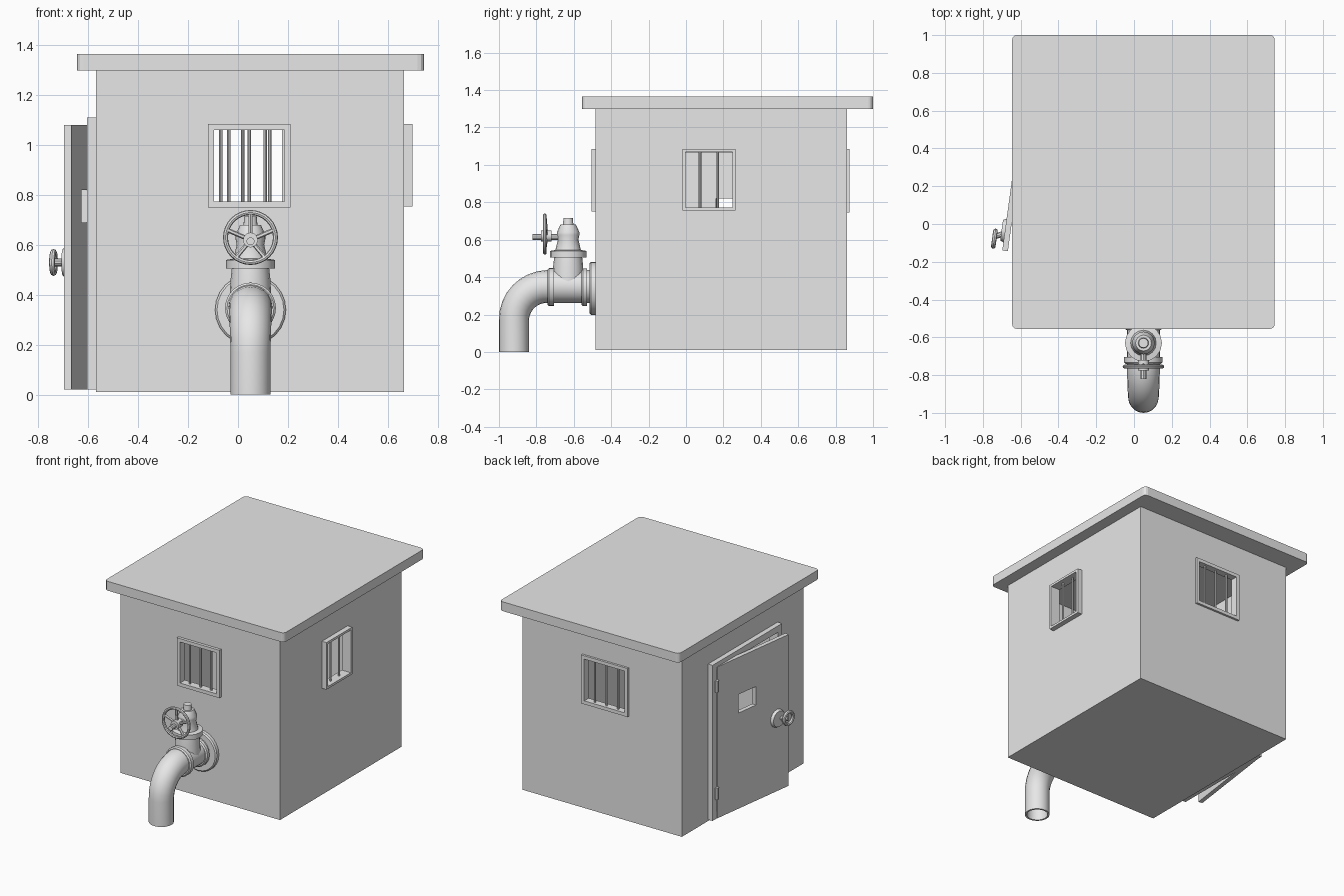
import bpy, bmesh, math
from mathutils import Matrix, Vector

cube = bpy.data.objects.get("Cube")
if cube:
    bpy.data.objects.remove(cube, do_unlink=True)

GREY = (0.8, 0.8, 0.8, 1)
grey = bpy.data.materials.new("plain_grey")
grey.use_nodes = True
grey.diffuse_color = GREY
next(n for n in grey.node_tree.nodes if n.type == 'BSDF_PRINCIPLED').inputs["Base Color"].default_value = GREY


def finish(name, bm, smooth=False, matrix=None):
    bmesh.ops.recalc_face_normals(bm, faces=bm.faces)
    if matrix:
        bm.transform(matrix)
    mesh = bpy.data.meshes.new(name)
    bm.to_mesh(mesh)
    bm.free()
    mesh.materials.append(grey)
    ob = bpy.data.objects.new(name, mesh)
    bpy.context.collection.objects.link(ob)
    if smooth:
        bpy.ops.object.select_all(action='DESELECT')
        ob.select_set(True)
        bpy.context.view_layer.objects.active = ob
        bpy.ops.object.shade_smooth_by_angle(angle=math.radians(35))
    return ob


def box(name, lo, hi, matrix=None, bevel=0):
    lo, hi = Vector(lo), Vector(hi)
    bm = bmesh.new()
    bmesh.ops.create_cube(bm, size=1, matrix=Matrix.Translation((lo + hi) / 2) @ Matrix.Diagonal((*(hi - lo), 1)))
    if bevel:
        upright = [e for e in bm.edges if abs((e.verts[0].co - e.verts[1].co).z) > 0.01]
        bmesh.ops.bevel(bm, geom=upright, offset=bevel, segments=3, affect='EDGES', profile=0.5)
    return finish(name, bm, matrix=matrix)


def panel(name, axis, outer, inner, d0, d1, matrix=None):
    """Flat slab with a rectangular hole; rectangles are (u0, u1, z0, z1)."""
    bm = bmesh.new()

    def loop(r, d):
        corners = [(r[0], r[2]), (r[1], r[2]), (r[1], r[3]), (r[0], r[3])]
        return [bm.verts.new((u, d, z) if axis == 'y' else (d, u, z)) for u, z in corners]

    loops = [loop(outer, d0), loop(inner, d0), loop(inner, d1), loop(outer, d1)]
    for k in range(4):
        a, b = loops[k], loops[(k + 1) % 4]
        for i in range(4):
            j = (i + 1) % 4
            bm.faces.new((a[i], a[j], b[j], b[i]))
    return finish(name, bm, matrix=matrix)


def rod(name, p, q, r, sides=8, matrix=None, r2=None):
    p, q = Vector(p), Vector(q)
    d = q - p
    m = Matrix.Translation((p + q) / 2) @ d.to_track_quat('Z', 'Y').to_matrix().to_4x4()
    bm = bmesh.new()
    bmesh.ops.create_cone(bm, cap_ends=True, segments=sides, radius1=r,
                          radius2=r if r2 is None else r2, depth=d.length, matrix=m)
    return finish(name, bm, True, matrix)


def ring(name, major, minor, matrix, segs=32, sides=8):
    bm = bmesh.new()
    rows = []
    for i in range(segs):
        a = math.tau * i / segs
        rows.append([bm.verts.new(((major + minor * math.cos(b)) * math.cos(a),
                                   (major + minor * math.cos(b)) * math.sin(a), minor * math.sin(b)))
                     for b in (math.tau * j / sides for j in range(sides))])
    for i in range(segs):
        for j in range(sides):
            n, k = rows[(i + 1) % segs], (j + 1) % sides
            bm.faces.new((rows[i][j], n[j], n[k], rows[i][k]))
    return finish(name, bm, True, matrix)


PX = 0.05  # sideways position of the pipe


def sweep(name, stations, sides=20):
    """Round skin through (y, z, axis angle, radius) stations, ends capped."""
    bm = bmesh.new()
    rows = []
    for y, z, a, r in stations:
        rows.append([bm.verts.new((PX + r * math.cos(t), y - r * math.sin(t) * math.sin(a),
                                   z + r * math.sin(t) * math.cos(a)))
                     for t in (math.tau * i / sides for i in range(sides))])
    for a, b in zip(rows, rows[1:]):
        for i in range(sides):
            j = (i + 1) % sides
            bm.faces.new((a[i], a[j], b[j], b[i]))
    bm.faces.new(rows[0])
    bm.faces.new(rows[-1])
    return finish(name, bm, True)


# Hut shell
X0, X1, Y0, Y1, Z0, Z1, T = -0.57, 0.665, -0.485, 0.86, 0.01, 1.3, 0.035
box("floor", (X0, Y0, Z0), (X1, Y1, Z0 + 0.02))
box("roof", (-0.645, -0.555, Z1), (0.745, 1, 1.365), bevel=0.025)
across, along = (X0, X1, Z0, Z1), (Y0, Y1, Z0, Z1)
front_win = (-0.12, 0.21, 0.75, 1.085)
back_win = (-0.16, 0.2, 0.745, 1.085)
side_win = (-0.02, 0.265, 0.755, 1.085)
doorway = (-0.2, 0.57, 0.02, 1.11)


def inset(r, d):
    return (r[0] + d, r[1] - d, r[2] + d, r[3] - d)


panel("front_wall", 'y', across, inset(front_win, 0.012), Y0, Y0 + T)
panel("back_wall", 'y', across, inset(back_win, 0.012), Y1 - T, Y1)
panel("right_wall", 'x', along, inset(side_win, 0.008), X1 - T, X1)
panel("left_wall", 'x', along, inset(doorway, 0.03), X0, X0 + T)

# Window frames with bars
for name, axis, rect, d0, d1, rim, bars in (
        ("front_window", 'y', front_win, -0.505, Y0 + T, 0.024, 3),
        ("back_window", 'y', back_win, Y1 - T, 0.875, 0.024, 3),
        ("side_window", 'x', side_win, X1 - T, 0.7, 0.016, 2)):
    panel(name + "_frame", axis, rect, inset(rect, rim), d0, d1)
    mid = (d0 + d1) / 2
    for i in range(bars):
        u = rect[0] + (rect[1] - rect[0]) * (i + 1) / (bars + 1)
        ends = [(u, mid, z) if axis == 'y' else (mid, u, z) for z in rect[2:]]
        rod(f"{name}_bar_{i + 1}", *ends, 0.007)

# Door frame and door standing ajar
panel("door_frame", 'x', doorway, inset(doorway, 0.045), -0.605, X0 + T)
swing = Matrix.Translation((-0.607, 0.52, 0)) @ Matrix.Rotation(math.radians(-7.8), 4, 'Z')
panel("door", 'x', (-0.666, 0, 0.02, 1.08), (-0.36, -0.2, 0.69, 0.82), 0, 0.03, swing)
for z in (0.2, 0.95):
    rod("door_hinge", (-0.61, 0.53, z - 0.04), (-0.61, 0.53, z + 0.04), 0.014)

# Door handle
rod("handle_plate", (0.005, -0.56, 0.53), (-0.018, -0.56, 0.53), 0.065, 16, swing, 0.055)
rod("handle_stem", (-0.01, -0.58, 0.53), (-0.055, -0.6, 0.53), 0.016, 10, swing)
ring("handle_ring", 0.042, 0.012, swing @ Matrix.Translation((-0.05, -0.61, 0.53))
     @ Matrix.Rotation(math.pi / 2, 4, 'Y'), 20)

# Bent outlet pipe with an open mouth
UP, PZ, R, BEND = math.pi / 2, 0.35, 0.08, 0.18
path = [(-0.92, 0.17, UP, 0.068), (-0.92, 0, UP, 0.068), (-0.92, 0, UP, R)]
for i in range(9):
    f = UP * i / 8
    path.append((-0.74 - BEND * math.cos(f), PZ - BEND + BEND * math.sin(f), UP - f, R + 0.008 * i / 8))
path.append((Y0, PZ, 0, 0.088))
sweep("outlet_pipe", path)

# Flanges on the pipe and wall
for name, y0, y1, z, r in (("pipe_collar", -0.74, -0.705, 0.347, 0.102),
                           ("rear_collar", -0.56, -0.53, 0.345, 0.1),
                           ("wall_flange", -0.515, Y0, 0.34, 0.142)):
    sweep(name, [(y0, z, 0, r - 0.008), (y0 + 0.008, z, 0, r), (y1, z, 0, r)], 24)

# Valve body, bonnet and top nut
VY = -0.63
profile = [(0.35, 0.085), (0.46, 0.08), (0.505, 0.075), (0.505, 0.098), (0.54, 0.098), (0.545, 0.068),
           (0.6, 0.055), (0.625, 0.06), (0.64, 0.06), (0.68, 0.042), (0.68, 0.028), (0.715, 0.025)]
sweep("valve_body", [(VY, z, UP, r) for z, r in profile], 16)

# Hand wheel
WY, WZ = -0.755, 0.63
ring("hand_wheel", 0.1, 0.01, Matrix.Translation((PX, WY, WZ)) @ Matrix.Rotation(UP, 4, 'X'))
rod("wheel_stem", (PX, -0.82, 0.615), (PX, VY, 0.615), 0.016, 10)
rod("wheel_hub", (PX, -0.775, 0.62), (PX, -0.72, 0.62), 0.03, 12)
for i in range(5):
    a = math.tau * i / 5 + UP
    rod("wheel_spoke", (PX, -0.745, 0.62),
        (PX + 0.1 * math.cos(a), WY, WZ + 0.1 * math.sin(a)), 0.009, 6)
